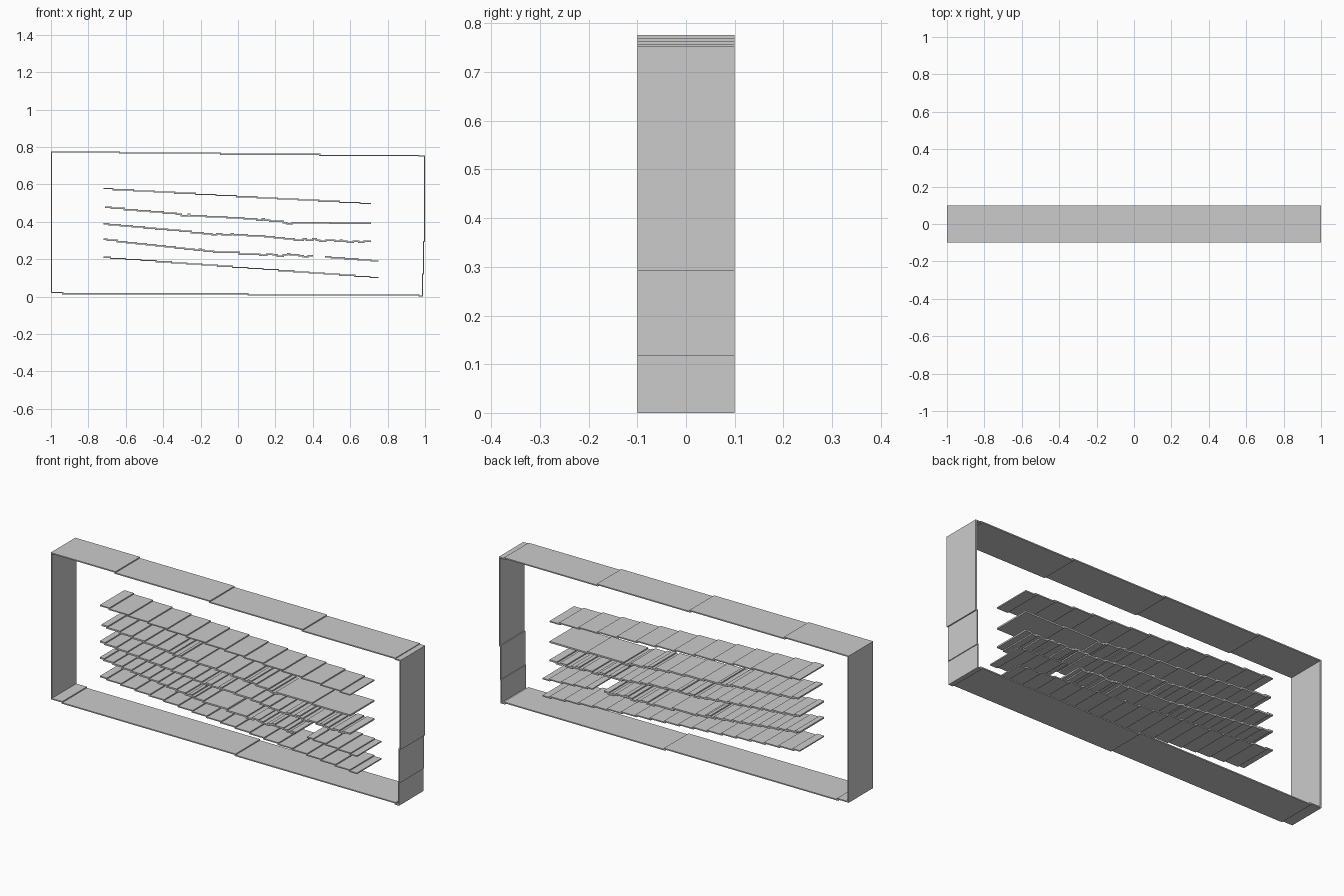
import bpy, bmesh, random
from mathutils import Vector

if "Cube" in bpy.data.objects:
    bpy.data.objects.remove(bpy.data.objects["Cube"])

random.seed(4)
STEP = 0.006          # height of one small stair step
HALF_DEPTH = 0.1


def ribbon(name, path, t, closed=False):
    """Thin rectilinear strip: path is one skin, mitred offset to its right is the other."""
    pts = [Vector(p) for p in path]
    n = len(pts)
    segs = n if closed else n - 1
    normals = []
    for i in range(segs):
        d = (pts[(i + 1) % n] - pts[i]).normalized()
        normals.append(Vector((d.y, -d.x)))
    inner = []
    for i, p in enumerate(pts):
        near = [normals[i - 1]] if (i > 0 or closed) else []
        if i < segs:
            near.append(normals[i])
        inner.append(p + t * sum(near, Vector((0, 0))))
    bm = bmesh.new()
    rings = []
    for a, b in zip(pts, inner):
        rings.append([bm.verts.new((q.x, y, q.y)) for q, y in
                      ((a, -HALF_DEPTH), (a, HALF_DEPTH), (b, HALF_DEPTH), (b, -HALF_DEPTH))])
    for i in range(segs):
        r, s = rings[i], rings[(i + 1) % n]
        for k in range(4):
            bm.faces.new((r[k], r[(k + 1) % 4], s[(k + 1) % 4], s[k]))
    if not closed:
        bm.faces.new(rings[0])
        bm.faces.new(rings[-1])
    bmesh.ops.recalc_face_normals(bm, faces=bm.faces)
    mesh = bpy.data.meshes.new(name)
    bm.to_mesh(mesh)
    bm.free()
    obj = bpy.data.objects.new(name, mesh)
    bpy.context.collection.objects.link(obj)


def staircase(line, rough=()):
    """Turn a sloping polyline into level treads, with ragged notches in the rough ranges."""
    jogs = []
    for (x0, z0), (x1, z1) in zip(line, line[1:]):
        n = max(1, round((z0 - z1) / STEP))
        jogs += [(x0 + (x1 - x0) * (i + 0.5) / n, (z1 - z0) / n) for i in range(n)]
    for a, b in rough:
        x = a
        while x < b:
            w = random.uniform(0.016, 0.03)
            if all(abs(j[0] - x) > 0.014 and abs(j[0] - x - w) > 0.014 for j in jogs):
                s = random.choice((-1, 1)) * STEP
                jogs += [(x, s), (x + w, -s)]
            x += w + random.uniform(0.016, 0.04)
    x, z = line[0]
    path = [(x, z)]
    for jx, dz in sorted(jogs):
        path += [(jx, z), (jx, z + dz)]
        z += dz
    return path + [(line[-1][0], z)]


# Outer frame, clockwise from lower left
ribbon("outer_frame", [
    (-1, 0.018), (-1, 0.776), (-0.63, 0.776), (-0.63, 0.770), (-0.09, 0.770),
    (-0.09, 0.764), (0.44, 0.764), (0.44, 0.758), (0.97, 0.758), (0.97, 0.754),
    (1, 0.754), (1, 0.292), (0.994, 0.292), (0.994, 0.118), (0.99, 0.118),
    (0.99, 0), (0.965, 0), (0.965, 0.006), (0.05, 0.006), (0.05, 0.012),
    (-0.94, 0.012), (-0.94, 0.018)], 0.006, True)

# Sloping stepped slats, top to bottom: name, skin thickness, line, ragged ranges
slats = [
    ("slat_1", 0.006, [(-0.72, 0.58), (0.71, 0.50)], []),
    ("slat_2", 0.008, [(-0.71, 0.482), (-0.22, 0.437), (0.0, 0.426), (0.28, 0.400), (0.71, 0.395)],
     [(-0.42, -0.22), (-0.08, 0.28)]),
    ("slat_3", 0.008, [(-0.72, 0.394), (-0.15, 0.340), (0.12, 0.330), (0.33, 0.306), (0.71, 0.300)],
     [(-0.3, 0.0), (0.3, 0.68)]),
    ("slat_4_left", 0.008, [(-0.72, 0.310), (-0.10, 0.240), (0.12, 0.231), (0.40, 0.222)],
     [(-0.4, -0.2), (0.12, 0.36)]),
    ("slat_4_right", 0.006, [(0.465, 0.216), (0.75, 0.194)], []),
    ("slat_5", 0.006, [(-0.72, 0.213), (0.75, 0.105)], []),
]
for name, t, line, rough in slats:
    ribbon(name, staircase(line, rough), t)
